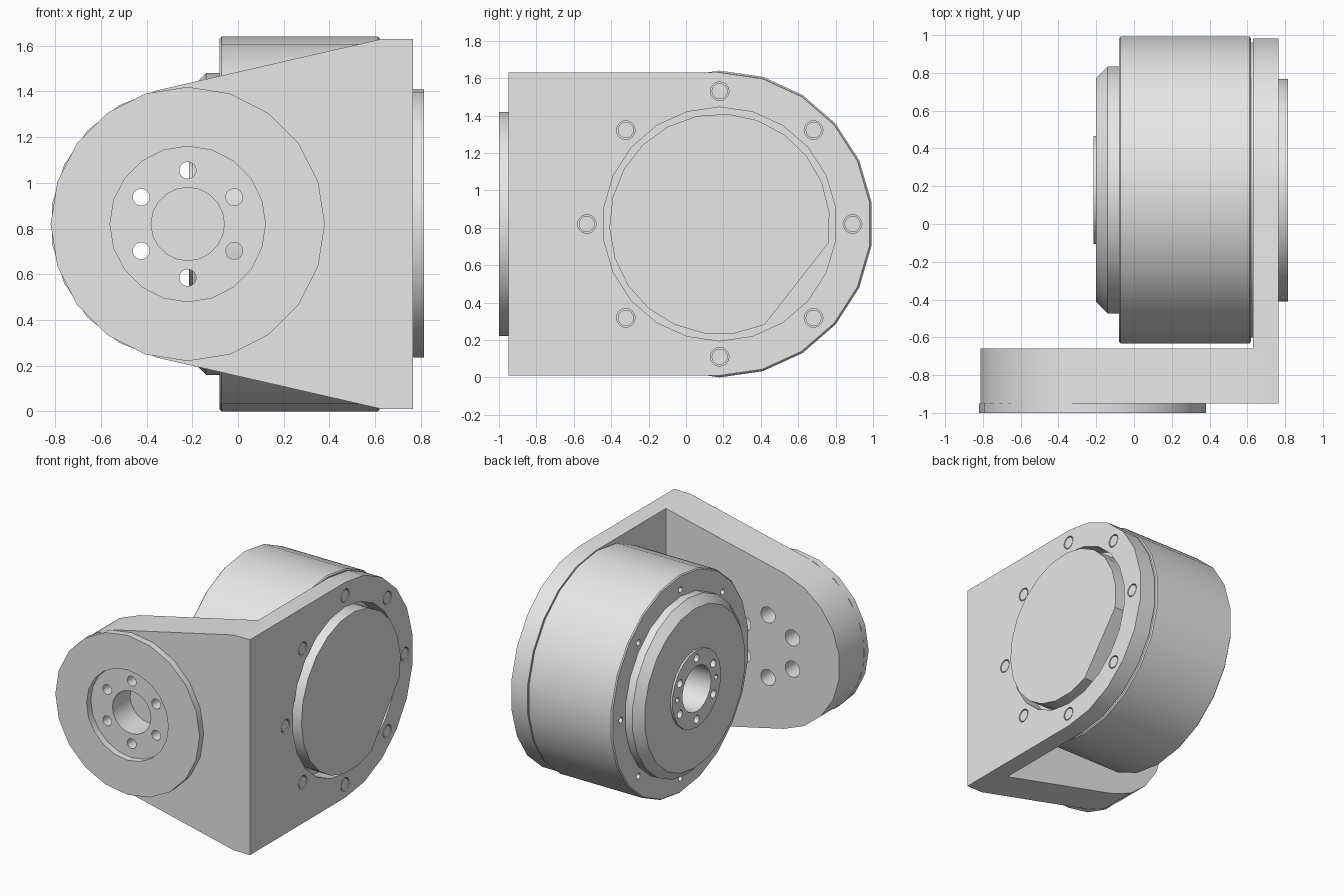
import bpy, bmesh
from math import cos, sin, acos, atan2, hypot, degrees, radians

old = bpy.data.objects.get("Cube")
if old:
    bpy.data.objects.remove(old, do_unlink=True)

metal = bpy.data.materials.new("light_grey_metal")
metal.use_nodes = True
GREY = (0.8, 0.8, 0.8, 1)
metal.diffuse_color = GREY
metal.node_tree.nodes["Principled BSDF"].inputs["Base Color"].default_value = GREY

MOTOR = (0.18, 0.82)    # y, z of the motor axis
PIVOT = (-0.22, 0.82)   # x, z of the arm axis


def place(axis, t, u, v):
    return (t, u, v) if axis == "x" else (u, t, v)


def arc(centre, r, start, end, steps):
    """Points on an arc, both ends included."""
    angles = [radians(start + (end - start) * i / steps) for i in range(steps + 1)]
    return [(centre[0] + r * cos(a), centre[1] + r * sin(a)) for a in angles]


def ring(centre, r, n):
    return arc(centre, r, 90, 450, n)[:-1]


def loft(name, axis, sections):
    """Solid through outlines (position, points) along an axis, capped at both ends."""
    bm = bmesh.new()
    loops = [[bm.verts.new(place(axis, t, u, v)) for u, v in pts] for t, pts in sections]
    for a, b in zip(loops, loops[1:]):
        for i in range(len(a)):
            j = (i + 1) % len(a)
            bm.faces.new((a[i], a[j], b[j], b[i]))
    bm.faces.new(loops[0])
    bm.faces.new(loops[-1])
    bmesh.ops.recalc_face_normals(bm, faces=bm.faces)
    mesh = bpy.data.meshes.new(name)
    bm.to_mesh(mesh)
    bm.free()
    mesh.materials.append(metal)
    obj = bpy.data.objects.new(name, mesh)
    bpy.context.collection.objects.link(obj)
    return obj


def prism(name, axis, pts, a, b):
    return loft(name, axis, [(a, pts), (b, pts)])


def lathe(name, axis, centre, profile, n):
    return loft(name, axis, [(t, ring(centre, r, n)) for t, r in profile])


def select(obj):
    bpy.ops.object.select_all(action="DESELECT")
    obj.select_set(True)
    bpy.context.view_layer.objects.active = obj


def drill(obj, axis, centres, r, a, b, n=16):
    """Cut round holes from a to b at each centre."""
    for c in centres:
        cutter = prism("hole_cutter", axis, ring(c, r, n), a, b)
        cutter.hide_render = True
        mod = obj.modifiers.new("hole", "BOOLEAN")
        mod.operation = "DIFFERENCE"
        mod.solver = "EXACT"
        mod.object = cutter
        select(obj)
        bpy.ops.object.modifier_apply(modifier=mod.name)
        bpy.data.objects.remove(cutter, do_unlink=True)


# Front arm: straight edges tangent to the round end
corner = (0.63, 1.63)
dx, dz = corner[0] - PIVOT[0], corner[1] - PIVOT[1]
tangent = degrees(atan2(dz, dx) + acos(0.6 / hypot(dx, dz)))
outline = [(0.765, 0.01), (0.765, 1.63), corner]
outline += arc(PIVOT, 0.6, tangent, 360 - tangent, 9) + [(0.63, 0.01)]
arm = prism("front_arm", "y", outline, -0.95, -0.66)
bolts = ring(PIVOT, 0.235, 6)
drill(arm, "y", [PIVOT], 0.16, -1.1, -0.74, 20)
drill(arm, "y", bolts, 0.037, -1.1, -0.5)
drill(arm, "y", bolts, 0.06, -0.86, -0.5)

# Raised ring on the arm, leaving a shallow recess in its middle
flange = prism("arm_flange", "y", ring(PIVOT, 0.6, 20), -1.0, -0.95)
drill(flange, "y", [PIVOT], 0.34, -1.1, -0.9, 20)

# Side plate with rounded rear end, motor opening and bolt holes
outline = [(-0.66, 1.63), (-0.66, 0.01)] + arc(MOTOR, 0.81, -90, 90, 11)
plate = prism("side_plate", "x", outline, 0.63, 0.765)
plate_bolts = ring(MOTOR, 0.71, 8)
drill(plate, "x", [MOTOR], 0.625, 0.5, 0.9, 22)
drill(plate, "x", plate_bolts, 0.05, 0.5, 0.9)
for c in plate_bolts:
    prism("plate_bolt", "x", ring(c, 0.043, 16), 0.63, 0.763)

# Motor body, stepped and tapered towards the hub, with a blind bore
motor = lathe("motor_body", "x", MOTOR, [
    (0.1, 0.17), (-0.215, 0.17), (-0.215, 0.29), (-0.2, 0.29), (-0.2, 0.6),
    (-0.14, 0.66), (-0.08, 0.66), (-0.08, 0.812), (-0.072, 0.82),
    (0.612, 0.82), (0.62, 0.812), (0.62, 0.79), (0.631, 0.79)], 22)
drill(motor, "x", plate_bolts, 0.022, -0.2, 0.0, 12)
drill(motor, "x", ring(MOTOR, 0.23, 6), 0.03, -0.3, -0.1, 12)
drill(motor, "x", arc(MOTOR, 0.23, 0, 180, 1), 0.02, -0.3, -0.1, 12)

# Outer motor cap with one flat side
cap = arc(MOTOR, 0.59, -10, 294, 19)
prism("motor_cap", "x", cap, 0.63, 0.815)

# Smooth round walls, keep edges sharp
for obj in [o for o in bpy.context.collection.objects if o.type == "MESH" and metal.name in o.data.materials]:
    select(obj)
    bpy.ops.object.shade_smooth_by_angle(angle=radians(30))
